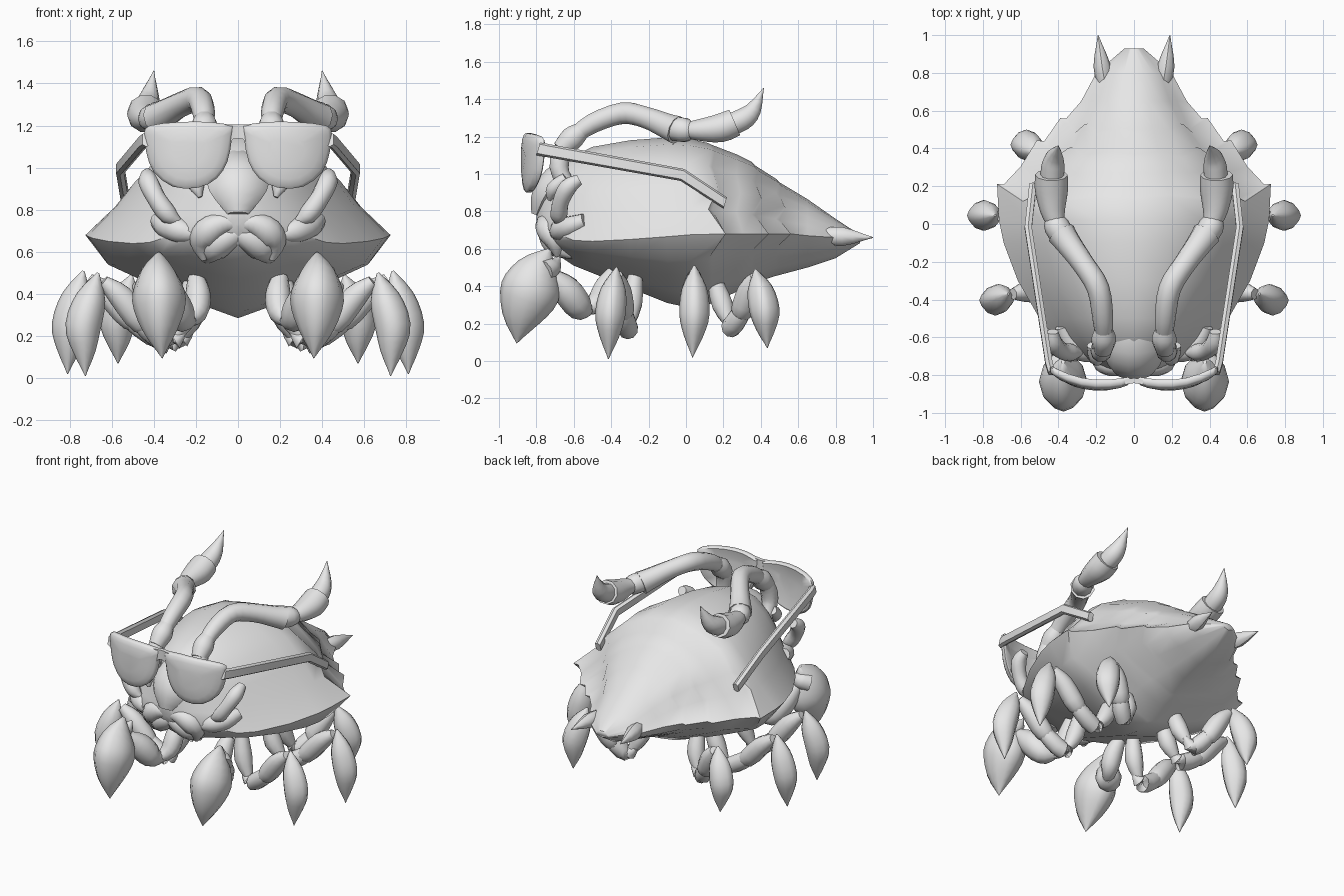
import bpy, bmesh, math
from mathutils import Vector

grey = bpy.data.materials.new("shell grey")
grey.diffuse_color = (0.8, 0.8, 0.8, 1)


def finish(bm, name, mirror=True, angle=38):
    bmesh.ops.recalc_face_normals(bm, faces=bm.faces)
    me = bpy.data.meshes.new(name)
    bm.to_mesh(me)
    bm.free()
    ob = bpy.data.objects.new(name, me)
    bpy.context.collection.objects.link(ob)
    me.materials.append(grey)
    if mirror:
        m = ob.modifiers.new("mirror", 'MIRROR')
        m.use_mirror_merge = False
    bpy.ops.object.select_all(action='DESELECT')
    ob.select_set(True)
    bpy.context.view_layer.objects.active = ob
    bpy.ops.object.shade_smooth_by_angle(angle=math.radians(angle))
    return ob


def skin(bm, rings):
    vs = [[bm.verts.new(p) for p in r] for r in rings]
    n = len(vs[0])
    for a, b in zip(vs, vs[1:]):
        for i in range(n):
            bm.faces.new((a[i], a[(i + 1) % n], b[(i + 1) % n], b[i]))
    bm.faces.new(vs[0])
    bm.faces.new(vs[-1])


def spline(p, steps):
    out = []
    for i in range(len(p) - 1):
        a, b, c, d = [Vector(p[min(max(i + k, 0), len(p) - 1)]) for k in (-1, 0, 1, 2)]
        for s in range(steps):
            t = s / steps
            out.append(0.5 * (2 * b + (c - a) * t + (2 * a - 5 * b + 4 * c - d) * t * t
                              + (3 * b - a - 3 * c + d) * t ** 3))
    return out + [Vector(p[-1])]


def limb(name, pts, squash=1.0, sides=10, steps=3, ref=(1, 0, 0), angle=45, mirror=True, ridge=1.0):
    """Tapered tube; each point is x, y, z, radius. squash scales along ref, ridge sharpens the section."""
    sp = spline(pts, steps)
    pos = [Vector(q[:3]) for q in sp]
    bm = bmesh.new()
    rings = []
    for i, c in enumerate(pos):
        t = (pos[min(i + 1, len(pos) - 1)] - pos[max(i - 1, 0)]).normalized()
        u = Vector(ref)
        u = (u - t * u.dot(t)).normalized()
        v = t.cross(u)
        r = max(sp[i][3], 0.002)
        ring = []
        for j in range(sides):
            k = 2 * math.pi * j / sides
            cu = math.copysign(abs(math.cos(k)) ** ridge, math.cos(k))
            ring.append(c + (u * cu * squash + v * math.sin(k)) * r)
        rings.append(ring)
    skin(bm, rings)
    return finish(bm, name, mirror, angle)


# Body: y, half width, keel z, rim z, top z, trailing-edge zigzag
sections = [(-.80, .04, .72, .77, .84, 0), (-.76, .17, .64, .72, .95, 0), (-.69, .31, .57, .68, 1.03, 0),
            (-.60, .42, .51, .645, 1.095, 0), (-.50, .50, .47, .64, 1.145, 0), (-.30, .615, .39, .65, 1.18, 0),
            (-.10, .69, .31, .665, 1.195, 0), (.02, .715, .285, .675, 1.188, 0), (.12, .725, .30, .68, 1.165, .08),
            (.14, .69, .31, .68, 1.155, .06), (.27, .60, .37, .68, 1.105, .03), (.35, .515, .41, .68, 1.065, .08),
            (.37, .475, .42, .68, 1.045, .06), (.48, .39, .455, .68, .975, .07), (.50, .36, .46, .68, .955, .05),
            (.65, .28, .50, .67, .865, 0), (.80, .20, .55, .66, .76, 0), (.93, .05, .63, .65, .675, 0)]
half = [(0, -1), (.3, -.8), (.6, -.57), (.86, -.35), (1, 0),
        (.81, .27), (.68, .51), (.51, .75), (.27, .93), (0, 1)]
rings = []
for y, w, zb, zr, zt, zig in sections:
    # zigzag only on the upper shell, fading out towards the crest
    ring = [(w * a, y + (zig * (1.15 - b) if b >= 0 and i % 2 == 0 else 0),
             zr + b * ((zt - zr) if b > 0 else (zr - zb))) for i, (a, b) in enumerate(half)]
    rings.append(ring + [(-x, yy, z) for x, yy, z in ring[-2:0:-1]])
bm = bmesh.new()
skin(bm, rings)
finish(bm, "body_shell", False, 55)

# Paired tail points
limb("tail_spike", [(.15, .72, .67, .04), (.17, .84, .665, .05), (.19, 1.0, .66, 0)], sides=8, squash=.9)

# Brow beak, mouth lobes and cheek feelers
limb("brow_beak", [(0, -.45, 1.05, .05), (0, -.65, .99, .085), (0, -.75, .89, .08), (0, -.80, .78, .03)],
     squash=1.7, mirror=False, ridge=1.4)
limb("mouth_lobe", [(.01, -.76, .735, .035), (.07, -.755, .735, .052), (.14, -.735, .70, .07),
                    (.17, -.70, .64, .06), (.16, -.69, .56, .015)], ref=(0, 1, 0), squash=.95)
limb("lower_lip", [(.0, -.73, .69, .05), (.06, -.72, .66, .065), (.12, -.68, .62, .07), (.15, -.60, .57, .03)])
limb("cheek_feeler", [(.43, -.57, .97, .03), (.425, -.63, .93, .048), (.385, -.67, .85, .045),
                      (.33, -.68, .775, .045), (.27, -.68, .74, .01)])
limb("cheek_ridge", [(.38, -.54, .75, .04), (.34, -.62, .72, .055), (.27, -.67, .70, .06),
                     (.2, -.70, .68, .03)])
limb("inner_feeler", [(.22, -.64, .98, .03), (.20, -.71, .92, .04), (.18, -.73, .86, .01)])

# Antennae: base joint, long arm, cuff and hooked tip
limb("antenna_base", [(.19, -.58, .88, .03), (.18, -.67, 1.0, .05), (.17, -.67, 1.10, .055),
                      (.165, -.63, 1.17, .045)])
limb("antenna_joint", [(.165, -.67, 1.13, .05), (.16, -.61, 1.19, .066), (.16, -.56, 1.23, .05)])
limb("antenna_arm", [(.16, -.60, 1.20, .045), (.165, -.50, 1.27, .055), (.19, -.34, 1.325, .06),
                     (.27, -.21, 1.30, .06), (.35, -.10, 1.255, .07), (.385, -.05, 1.235, .078)])
limb("antenna_cuff", [(.35, -.11, 1.25, .06), (.41, -.01, 1.235, .068), (.43, .04, 1.235, .04)])
limb("antenna_hand", [(.41, -.01, 1.235, .04), (.43, .07, 1.235, .06), (.437, .18, 1.245, .08),
                      (.437, .26, 1.275, .078)], squash=1.1)
limb("antenna_tip", [(.435, .2, 1.25, .06), (.43, .30, 1.29, .062), (.42, .36, 1.345, .045),
                     (.40, .415, 1.46, 0)])

# Front claws
limb("claw", [(.375, -.73, .595, .012), (.38, -.79, .49, .115), (.375, -.835, .37, .16),
              (.37, -.88, .23, .105), (.36, -.905, .095, 0)], squash=.8, sides=12, ridge=1.3, angle=50)
limb("claw_spur", [(.42, -.76, .48, .06), (.37, -.71, .51, .05), (.35, -.675, .56, 0)])
limb("claw_forearm", [(.22, -.52, .27, .03), (.27, -.57, .29, .075), (.32, -.64, .38, .08),
                      (.36, -.72, .46, .04)])
limb("claw_upper_arm", [(.20, -.38, .48, .04), (.19, -.43, .40, .06), (.20, -.48, .31, .055),
                        (.25, -.56, .26, .02)])

# Three walking legs: hip, elbow, knee, bulge, tip
legs = [((.22, -.27, .46), (.31, -.31, .17), (.64, -.37, .46), (.735, -.405, .25), (.725, -.415, .01)),
        ((.22, .02, .42), (.34, .03, .19), (.71, .045, .47), (.80, .045, .25), (.81, .035, .02)),
        ((.20, .15, .44), (.27, .24, .18), (.48, .37, .45), (.57, .42, .27), (.57, .435, .07))]
for i, (hip, elbow, knee, bulge, tip) in enumerate(legs):
    hip, elbow, knee, bulge, tip = map(Vector, (hip, elbow, knee, bulge, tip))
    n = "_%d" % (i + 1)
    mid = hip.lerp(elbow, .5) - Vector((.02, 0, .01))
    limb("leg_thigh" + n, [(*hip, .04), (*mid, .058), (*elbow, .02)])
    e2 = elbow.lerp(knee, .45) - Vector((0, 0, .035))
    limb("leg_joint" + n, [(*(elbow + Vector((-.05, 0, .05))), .015), (*(elbow + Vector((.02, 0, .0))), .055),
                           (*e2, .05), (*elbow.lerp(knee, .55), .02)])
    limb("leg_shin" + n, [(*elbow.lerp(knee, .25), .02), (*e2, .06),
                          (*elbow.lerp(knee, .75), .06), (*knee, .03)], ref=(0, 1, 0))
    up = knee.lerp(bulge, .5) + Vector((.01, 0, .03))
    limb("leg_foot" + n, [(*(knee + Vector((.025, 0, .04))), .006), (*up, .07), (*bulge, .085),
                          (*bulge.lerp(tip, .5), .055), (*tip, 0)],
         ref=(0, 1, 0), squash=.95, sides=12, ridge=1.5, angle=50)


# Sunglasses: wrapped lens slab, bridge and folded arms
def wrap(x):
    t = min(abs(x) / .44, 1)
    return -.83 - .025 * math.sin(math.pi * t) + .055 * t ** 3


lens = [(.02, 1.2), (.03, 1.13), (.05, 1.03), (.10, .95), (.19, .905), (.31, .91),
        (.40, .98), (.435, 1.07), (.445, 1.16), (.42, 1.2), (.28, 1.217), (.13, 1.217)]
outline = spline(lens + lens[:1], 2)[:-1]
bm = bmesh.new()
rings = []
for s, dy in ((.5, .012), (.94, .025), (1, .015), (1, -.008), (.93, -.018), (.75, -.026), (.4, -.032)):
    rings.append([(.235 + (x - .235) * s, wrap(.235 + (x - .235) * s) + dy, 1.08 + (z - 1.08) * s)
                  for x, z in outline])
skin(bm, rings)
finish(bm, "lens", True, 50)

bm = bmesh.new()
skin(bm, [[(x, wrap(x) + dy, z) for dy, z in ((-.012, lo), (-.012, 1.205), (.015, 1.205), (.015, lo))]
          for x, lo in ((-.06, 1.1), (-.025, 1.135), (0, 1.14), (.025, 1.135), (.06, 1.1))])
finish(bm, "bridge", False)

bm = bmesh.new()
arm = [(.435, -.79, 1.135, .035), (.45, -.74, 1.125, .034), (.56, -.02, .995, .032), (.535, .21, .845, .03)]
skin(bm, [[(x + dx, y + s * h * .3, z + s * h)
           for dx, s in ((-.019, -.7), (0, -1), (.019, -.7), (.019, .7), (0, 1), (-.019, .7))]
          for x, y, z, h in arm])
finish(bm, "temple_arm")
